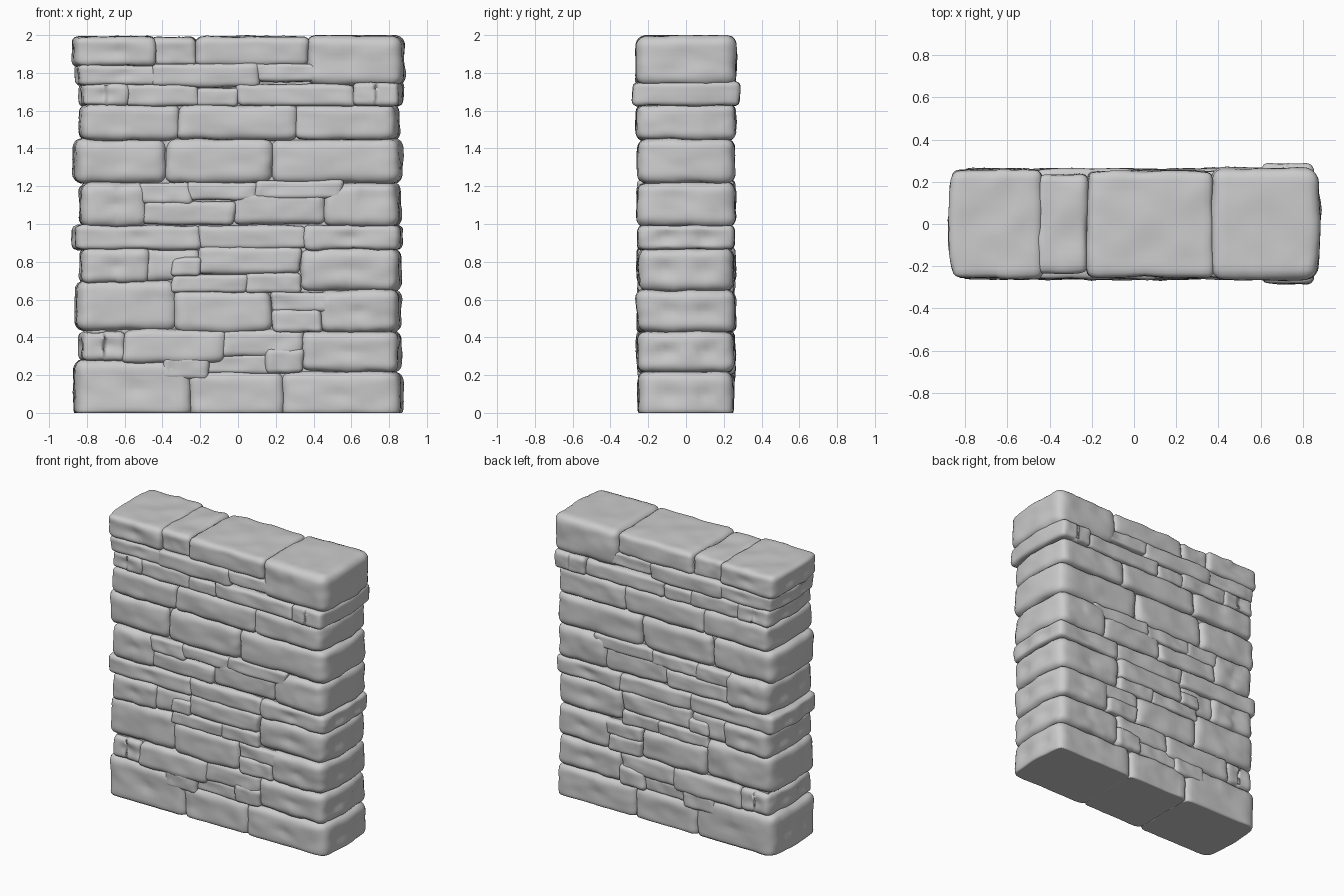
import bpy, bmesh, math, random
from mathutils import Vector, noise

random.seed(4)
CUTS = 14


def stone(name, x0, x1, z0, z1, depth=None):
    """Rounded, slightly dented block running through the wall's thickness."""
    hy = depth or random.uniform(0.25, 0.262)
    g = 0.004                                   # slight overlap closes the joints
    low = -0.03 if z0 <= 0 else z0 - g          # base stones get a flat cut bottom
    c = Vector(((x0 + x1) / 2, 0, (low + z1) / 2))
    h = Vector(((x1 - x0) / 2 + g, hy, (z1 + g - low) / 2))
    r = min(0.055, 0.45 * min(h))
    corner = max(abs(x0), abs(x1)) > 0.8
    shear = 0 if corner else random.uniform(-0.15, 0.15)
    pits = random.random() < 0.65
    seed = Vector((random.uniform(0, 50), 0, random.uniform(0, 50)))
    bm = bmesh.new()
    bmesh.ops.create_cube(bm, size=2)
    bmesh.ops.subdivide_edges(bm, edges=bm.edges[:], cuts=CUTS, use_grid_fill=True)
    for v in bm.verts:
        # crowd the grid toward the edges, then round them
        p = Vector([h[i] * (0.5 * v.co[i] + 0.5 * math.sin(math.pi / 2 * v.co[i]))
                    for i in range(3)])
        core = Vector([max(-(h[i] - r), min(h[i] - r, p[i])) for i in range(3)])
        n = (p - core).normalized()
        p = core + n * r
        # chiselled unevenness
        q = p + c + seed
        d = 0.010 * noise.noise(q * 7) + 0.005 * noise.noise(q * 17)
        if corner and pits:
            side = 1 if c.x > 0 else -1
            if n.x * side > 0.5:                # paired pits on the wall ends
                d -= 0.02 * math.exp(-((abs(p.y) - 0.1) ** 2 + p.z ** 2) / 0.0016)
            elif abs(n.y) > 0.5:                # shallow pit on the faces
                d -= 0.012 * math.exp(-(p.x / 0.07) ** 2 - (p.z / 0.03) ** 2)
        p += n * d
        if corner and p.x * c.x > 0:            # bowed ends
            p.x -= math.copysign(0.025 * (p.y / hy) ** 2, c.x)
        p.x += shear * p.z
        p += c
        p.z = max(0, min(2, p.z))
        v.co = p
    me = bpy.data.meshes.new(name)
    bm.to_mesh(me)
    bm.free()
    me.shade_smooth()
    bpy.context.collection.objects.link(bpy.data.objects.new(name, me))


def course(name, z0, z1, blocks):
    """Blocks are (x0, x1), or (x0, x1, z0, z1) when off the course height."""
    for i, b in enumerate(blocks):
        lo, hi = b[2:4] if len(b) > 2 else (z0, z1)
        stone(f"{name}_stone_{i + 1}", b[0], b[1], lo, hi, b[4] if len(b) > 4 else None)


# Base
course("base", 0, 0.22, [(-0.87, -0.25, 0, 0.28), (-0.26, 0.24), (0.23, 0.87)])
# Lower wall
course("second", 0.22, 0.43, [
    (-0.84, -0.60, 0.28, 0.43), (-0.61, -0.07, 0.27, 0.44), (-0.40, -0.15, 0.18, 0.30),
    (-0.17, 0.18, 0.21, 0.31, 0.24), (-0.08, 0.34, 0.30, 0.44), (0.15, 0.35, 0.21, 0.34),
    (0.34, 0.86)])
course("third", 0.43, 0.65, [
    (-0.86, -0.33, 0.44, 0.70), (-0.34, 0.18), (0.18, 0.44, 0.43, 0.55),
    (0.18, 0.50, 0.54, 0.64), (0.43, 0.86)])
course("fourth", 0.65, 0.87, [
    (-0.84, -0.47, 0.69, 0.87), (-0.50, -0.20, 0.70, 0.87, 0.24), (-0.35, -0.20, 0.73, 0.82),
    (-0.35, 0.05, 0.64, 0.73), (-0.21, 0.33, 0.74, 0.88), (0.04, 0.33, 0.64, 0.74),
    (0.33, 0.86)])
# Middle wall
course("fifth", 0.87, 0.99, [(-0.87, -0.20), (-0.21, 0.36), (0.35, 0.87)])
course("sixth", 0.99, 1.22, [
    (-0.84, -0.48), (-0.50, -0.02, 1.0, 1.12), (-0.02, 0.46, 1.0, 1.17),
    (-0.52, -0.25, 1.11, 1.22), (-0.27, 0.10, 1.13, 1.22), (0.09, 0.55, 1.14, 1.23),
    (0.45, 0.86)])
course("seventh", 1.22, 1.45, [(-0.87, -0.38), (-0.38, 0.18), (0.18, 0.87)])
# Upper wall
course("eighth", 1.45, 1.63, [(-0.84, -0.31), (-0.32, 0.31), (0.30, 0.85)])
course("ninth", 1.63, 1.74, [
    (-0.84, -0.58), (-0.60, -0.21), (-0.22, 0.0, 1.63, 1.72), (0.0, 0.62), (0.61, 0.87, 1.63, 1.75, 0.285)])
course("tenth", 1.74, 1.84, [
    (-0.86, -0.38), (-0.46, 0.11, 1.73, 1.85), (0.10, 0.42, 1.76, 1.85)])
# Capping stones
course("top", 1.84, 1.99, [
    (-0.88, -0.44), (-0.45, -0.22, 1.84, 1.985, 0.235), (-0.22, 0.37), (0.37, 0.88, 1.74, 1.995, 0.265)])

# Mortar core filling the joints
bpy.ops.mesh.primitive_cube_add(size=1, location=(0, 0, 0.97))
core = bpy.context.object
core.name = "mortar_core"
core.scale = (1.6, 0.43, 1.92)
